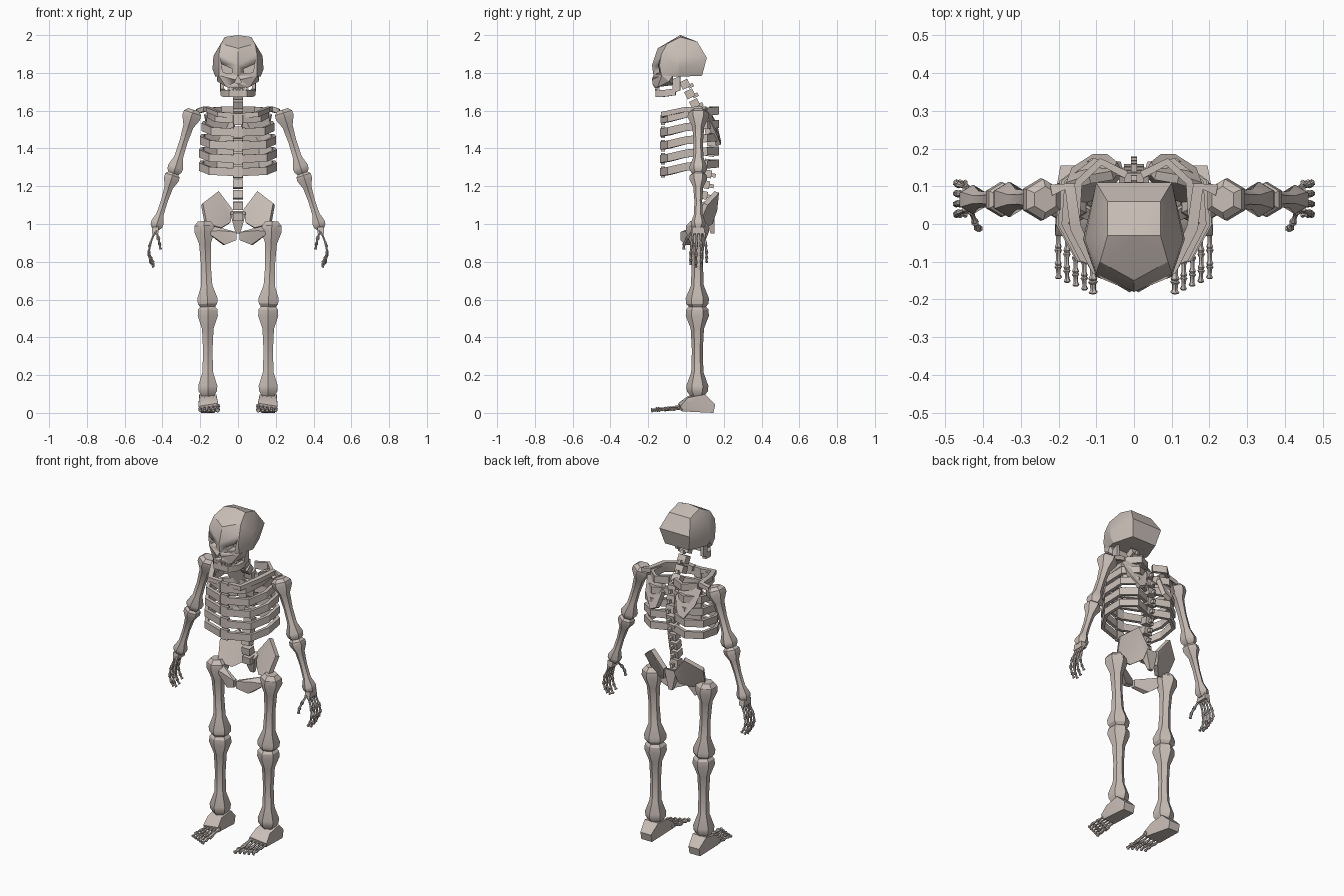
import bpy, bmesh
from mathutils import Vector, Matrix

if "Cube" in bpy.data.objects:
    bpy.data.objects.remove(bpy.data.objects["Cube"])

bone_mat = bpy.data.materials.new("bone")
bone_mat.use_nodes = True
COLOUR = (0.58, 0.51, 0.47, 1)
bone_mat.diffuse_color = COLOUR
bone_mat.node_tree.nodes["Principled BSDF"].inputs["Base Color"].default_value = COLOUR


def finish(name, bm, mirror=False):
    """Turn a bmesh into a named object, mirrored across x when asked."""
    bmesh.ops.recalc_face_normals(bm, faces=bm.faces)
    mesh = bpy.data.meshes.new(name)
    bm.to_mesh(mesh)
    bm.free()
    mesh.materials.append(bone_mat)
    ob = bpy.data.objects.new(name, mesh)
    bpy.context.collection.objects.link(ob)
    bpy.ops.object.select_all(action='DESELECT')
    ob.select_set(True)
    bpy.context.view_layer.objects.active = ob
    bpy.ops.object.shade_smooth_by_angle(angle=0.5)
    if mirror:
        ob.modifiers.new("mirror", 'MIRROR').use_mirror_merge = False
    return ob


def add_hull(bm, points, both=False):
    """Convex block around points, optionally with their mirror images."""
    pts = [Vector(p) for p in points]
    if both:
        pts += [Vector((-p.x, p.y, p.z)) for p in pts if p.x > 0.001]
    verts = [bm.verts.new(p) for p in pts]
    res = bmesh.ops.convex_hull(bm, input=verts)
    loose = {v for v in res["geom_interior"] if isinstance(v, bmesh.types.BMVert)}
    bmesh.ops.delete(bm, geom=list(loose), context='VERTS')
    bmesh.ops.dissolve_limit(bm, angle_limit=0.05, verts=bm.verts, edges=bm.edges)


def add_box(bm, centre, size, tilt=0.0):
    m = Matrix.Translation(centre) @ Matrix.Rotation(tilt, 4, 'X') @ Matrix.Diagonal((*size, 1))
    bmesh.ops.create_cube(bm, size=1, matrix=m)


def skin(bm, rings):
    """Join rings of points into a closed tube."""
    rows = [[bm.verts.new(p) for p in ring] for ring in rings]
    n = len(rows[0])
    for a, b in zip(rows, rows[1:]):
        for i in range(n):
            bm.faces.new((a[i], a[(i + 1) % n], b[(i + 1) % n], b[i]))
    bm.faces.new(rows[0])
    bm.faces.new(rows[-1])


# Knobbly ends and a thin shaft: (position along the bone, relative radius)
KNOBBLY = [(0, .6), (.05, .95), (.12, 1), (.26, .58), (.5, .48), (.74, .55), (.89, 1), (.95, .95), (1, .65)]
SMALL = [(0, .7), (.1, 1), (.3, .6), (.7, .6), (.9, 1), (1, .7)]


def add_bone(bm, start, end, r0, r1, profile=KNOBBLY, sides=6):
    a, b = Vector(start), Vector(end)
    axis = (b - a).normalized()
    u = axis.orthogonal() if abs(axis.y) > .9 else Vector((0, 1, 0)).cross(axis)
    u.normalize()
    rings = []
    for t, r in profile:
        rad = r * (r0 + (r1 - r0) * t)
        rings.append([a.lerp(b, t) + Matrix.Rotation(6.28319 * (k + .5) / sides, 3, axis) @ u * rad
                      for k in range(sides)])
    skin(bm, rings)


def add_chain(bm, points, radius):
    for a, b in zip(points, points[1:]):
        add_bone(bm, a, b, radius, radius * .9, SMALL)


def add_strip(bm, path, height, thick):
    """Flat upright band following a path."""
    pts = [Vector(p) for p in path]
    rings = []
    for i, p in enumerate(pts):
        d = pts[min(i + 1, len(pts) - 1)] - pts[max(i - 1, 0)]
        side = d.cross(Vector((0, 0, 1))).normalized() * thick / 2
        up = Vector((0, 0, height / 2))
        rings.append([p + side + up, p - side + up, p - side - up, p + side - up])
    skin(bm, rings)


def plate(name, points, thick):
    bm = bmesh.new()
    bm.faces.new([bm.verts.new(p) for p in points])
    bmesh.ops.triangulate(bm, faces=bm.faces)
    bmesh.ops.solidify(bm, geom=bm.faces[:], thickness=thick)
    finish(name, bm, True)


def cutter(target, name, outline, y0, y1, mirror):
    """Hidden prism that carves a socket into the target."""
    bm = bmesh.new()
    skin(bm, [[(x, y, z) for x, z in outline] for y in (y0, y1)])
    ob = finish(name, bm, mirror)
    ob.hide_render = True
    ob.hide_set(True)
    mod = target.modifiers.new(name, 'BOOLEAN')
    mod.object, mod.operation, mod.solver = ob, 'DIFFERENCE', 'EXACT'


# Skull
bm = bmesh.new()
add_hull(bm, [(0, -.03, 2), (.07, -.03, 1.99), (.07, .06, 1.965), (.09, -.1, 1.955), (.13, -.04, 1.89),
              (.135, -.04, 1.82), (.12, -.03, 1.78), (.1, .11, 1.88), (.08, .085, 1.785), (.1, -.13, 1.9),
              (0, -.15, 1.93), (0, -.18, 1.84), (.1, -.14, 1.84), (.1, -.13, 1.785), (0, -.172, 1.785)], True)
cranium = finish("cranium", bm)
cutter(cranium, "eye_socket_cutter", [(.088, 1.847), (.028, 1.82), (.034, 1.797), (.08, 1.802)], -.3, -.09, True)

bm = bmesh.new()
add_hull(bm, [(.104, -.128, 1.787), (.11, -.09, 1.755), (0, -.172, 1.787), (0, -.188, 1.76), (.062, -.15, 1.725),
              (0, -.168, 1.722), (.07, -.07, 1.735), (.11, -.07, 1.787)], True)
upper_face = finish("upper_face", bm)
cutter(upper_face, "nose_cutter", [(0, 1.785), (.018, 1.75), (0, 1.742), (-.018, 1.75)], -.3, -.14, False)

# Jaw and teeth
bm = bmesh.new()
half = [(.083, -.055, 1.70), (.075, -.11, 1.692), (.045, -.152, 1.69)]
add_strip(bm, half + [(-x, y, z) for x, y, z in reversed(half)], .036, .022)
for s in (1, -1):
    add_strip(bm, [(s * .083, -.07, 1.73), (s * .086, -.03, 1.745)], .075, .018)
finish("jaw", bm)

bm = bmesh.new()
for i in range(-3, 4):
    for z in (1.712, 1.726):
        add_box(bm, (i * .016, -.158 + abs(i) * .004, z), (.013, .014, .013))
finish("teeth", bm)

# Spine
SPINE = [Vector((0, y, z)) for y, z in ((-.005, 1.74), (.05, 1.63), (.115, 1.55), (.135, 1.42),
                                       (.11, 1.25), (.09, 1.15), (.1, 1.04))]
bm = bmesh.new()
lengths = [(b - a).length for a, b in zip(SPINE, SPINE[1:])]
COUNT = 14
for i in range(COUNT):
    d, k = sum(lengths) * i / (COUNT - 1), 0
    while k < len(lengths) - 1 and d > lengths[k]:
        d -= lengths[k]
        k += 1
    axis = (SPINE[k + 1] - SPINE[k]).normalized()
    p = SPINE[k] + axis * d
    tilt = Vector((0, 0, -1)).angle(axis) * (1 if axis.y > 0 else -1)
    add_box(bm, p, (.052, .046, .042), tilt)
    add_box(bm, p + Vector((0, .03, -.008)), (.016, .03, .02), tilt)
finish("vertebrae", bm)

bm = bmesh.new()
add_hull(bm, [(.04, .1, 1.05), (.04, .15, 1.07), (.012, .13, .95), (.012, .15, .95)], True)
finish("sacrum", bm)

# Rib cage
bm = bmesh.new()
for i, w in enumerate((.16, .19, .2, .205, .205)):
    z = 1.555 - .07 * i
    add_strip(bm, [(.02, .13, z + .045), (w * .55, .165, z + .045), (w * .92, .11, z + .04), (w * .96, 0, z + .028),
                   (w * .72, -.09, z + .006), (.022, -.127, z)], .042, .02)
finish("ribs", bm, True)

bm = bmesh.new()
for i in range(5):
    add_box(bm, (0, -.122, 1.555 - .07 * i), (.046, .022, .06))
finish("breastbone", bm)

# Shoulder girdle
bm = bmesh.new()
add_strip(bm, [(.025, -.115, 1.575), (.1, -.12, 1.58), (.155, -.01, 1.605), (.17, .1, 1.61), (.22, .09, 1.595)],
          .026, .03)
finish("collarbones", bm, True)
plate("shoulder_blades", [(.06, .14, 1.575), (.12, .13, 1.605), (.18, .11, 1.58), (.165, .15, 1.5),
                          (.11, .185, 1.42), (.07, .185, 1.44), (.045, .165, 1.53)], .024)

# Arms
bm = bmesh.new()
add_bone(bm, (.235, .065, 1.605), (.342, .065, 1.265), .058, .046)
finish("upper_arms", bm, True)
bm = bmesh.new()
add_bone(bm, (.342, .065, 1.272), (.437, .065, .975), .048, .038)
finish("forearms", bm, True)

# Hands
bm = bmesh.new()
add_hull(bm, [(x, y, z) for x in (.422, .455) for y, z in ((.035, .985), (.095, .985), (.03, .95), (.1, .95))])
finish("wrists", bm, True)
bm = bmesh.new()
for i in range(4):
    y, spread = .037 + .02 * i, (i - 1.5) * .008
    drop = (.0, -.014, -.008, .012)[i]
    add_chain(bm, [(.442, y, .955), (.467, y + spread * .6, .89), (.472, y + spread, .845 + drop / 2),
                   (.462, y + spread, .81 + drop), (.446, y + spread, .785 + drop)], .010)
add_chain(bm, [(.432, .035, .96), (.422, .005, .925), (.415, -.01, .895), (.41, -.012, .865)], .011)
finish("fingers", bm, True)

# Pelvis
plate("hip_wings", [(.11, .175, 1.165), (.195, .115, 1.1), (.175, .065, .99), (.1, .09, .97),
                    (.05, .14, 1.0), (.035, .165, 1.07)], .026)
bm = bmesh.new()
add_hull(bm, [(.17, .07, 1.0), (.17, .03, .96), (.1, .0, .965), (.008, -.03, .957), (.008, -.005, .957),
              (.008, -.03, .915), (.008, -.005, .915), (.07, -.005, .89), (.08, .03, .89), (.12, .05, .92)])
finish("pubic_bones", bm, True)

# Legs
bm = bmesh.new()
add_bone(bm, (.18, .06, 1.015), (.16, .06, .555), .062, .062)
finish("thighs", bm, True)
bm = bmesh.new()
add_bone(bm, (.16, .06, .572), (.16, .06, .09), .062, .058)
finish("shins", bm, True)

# Feet
bm = bmesh.new()
add_hull(bm, [(.125, .145, 0), (.195, .145, 0), (.125, .155, .045), (.195, .155, .045), (.115, .1, .098),
              (.205, .1, .098), (.115, .01, .09), (.205, .01, .08), (.105, -.04, .052), (.21, -.03, .035),
              (.108, -.035, .02), (.2, -.02, .008)])
finish("heels", bm, True)
bm = bmesh.new()
for i in range(5):
    x, tip = .108 + .023 * i, -.185 + .01 * i
    r = .014 if i == 0 else .0105
    z = .038 - .004 * i
    add_chain(bm, [(x, -.02, z), (x + .001, tip + .08, .02), (x + .001, tip + .035, .02), (x, tip, .013)], r)
finish("toes", bm, True)
